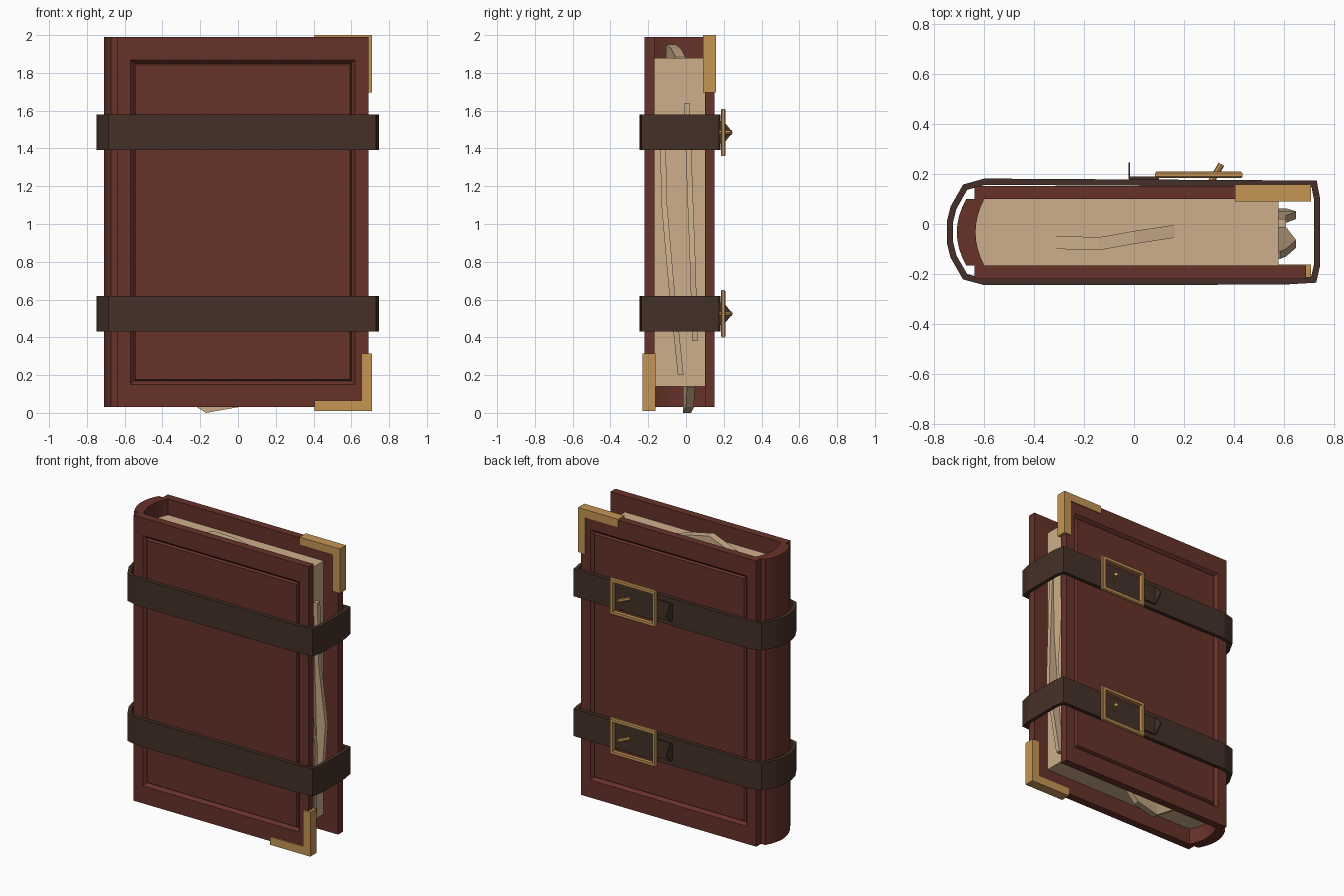
import bpy, bmesh, math
from mathutils import Vector

if "Cube" in bpy.data.objects:
    bpy.data.objects.remove(bpy.data.objects["Cube"])


def material(name, color):
    m = bpy.data.materials.new(name)
    m.diffuse_color = (*color, 1)
    m.use_nodes = True
    m.node_tree.nodes["Principled BSDF"].inputs["Base Color"].default_value = m.diffuse_color
    return m


LEATHER = material("red_leather", (0.135, 0.032, 0.023))
STRAP = material("dark_leather", (0.058, 0.03, 0.02))
PAPER = material("paper", (0.61, 0.43, 0.26))
BRASS = material("brass", (0.56, 0.30, 0.09))


def finish(name, bm, mat):
    bmesh.ops.recalc_face_normals(bm, faces=bm.faces)
    me = bpy.data.meshes.new(name)
    bm.to_mesh(me)
    bm.free()
    me.materials.append(mat)
    ob = bpy.data.objects.new(name, me)
    bpy.context.collection.objects.link(ob)
    return ob


def prism(name, pts, lo, hi, axis, mat):
    """Extrude a 2D outline along y (pts are x,z) or z (pts are x,y)."""
    bm = bmesh.new()
    put = (lambda p, t: (p[0], t, p[1])) if axis == "y" else (lambda p, t: (p[0], p[1], t))
    rings = [[bm.verts.new(put(p, t)) for p in pts] for t in (lo, hi)]
    for r in rings:
        bm.faces.new(r)
    for i in range(len(pts)):
        j = (i + 1) % len(pts)
        bm.faces.new((rings[0][i], rings[0][j], rings[1][j], rings[1][i]))
    return finish(name, bm, mat)


def box_bm(lo, hi):
    bm = bmesh.new()
    bmesh.ops.create_cube(bm, size=1)
    for v in bm.verts:
        v.co = [(a + b) / 2 + c * (b - a) for a, b, c in zip(lo, hi, v.co)]
    return bm


# Covers with a grooved frame on the outer face
def cover(name, y0, y1, side):
    bm = box_bm((-0.64, y0, 0.03), (0.69, y1, 1.99))
    bm.normal_update()
    face = next(f for f in bm.faces if f.normal.y * side > 0.9)
    bmesh.ops.inset_region(bm, faces=[face], thickness=0.1)
    for v in face.verts:
        v.co.z += 0.05 if v.co.z < 1 else -0.05
    bmesh.ops.inset_region(bm, faces=[face], thickness=0.026, depth=-0.02)
    bmesh.ops.inset_region(bm, faces=[face], thickness=0.012, depth=0.014)
    finish(name, bm, LEATHER)


cover("front_cover", -0.22, -0.166, -1)
cover("back_cover", 0.10, 0.152, 1)


# Rounded spine and page block share arcs
def arc(x_end, x_mid, n=8):
    return [(x_end + (x_mid - x_end) * (1 - t * t), -0.033 + 0.133 * t)
            for t in (-1 + 2 * i / n for i in range(n + 1))]


prism("spine", arc(-0.672, -0.71) + arc(-0.60, -0.635)[::-1], 0.03, 1.99, "z", LEATHER)
prism("page_block", arc(-0.60, -0.635) + [(0.58, 0.10), (0.58, -0.166)], 0.14, 1.88, "z", PAPER)


# Loose sheets: (along, across, height) stations swept as a ribbed strip
def sheet(name, stations, width, place):
    bm = bmesh.new()
    rings = [[bm.verts.new(place(a, c + w, h)) for w, h in
              ((0, -0.02), (width, -0.02), (width, top), (0, top))] for a, c, top in stations]
    for r, s in zip(rings, rings[1:]):
        for i in range(4):
            j = (i + 1) % 4
            bm.faces.new((r[i], r[j], s[j], s[i]))
    bm.faces.new(rings[0])
    bm.faces.new(rings[-1])
    finish(name, bm, PAPER)


sheet("loose_sheet_top", [(-0.315, -0.10, 0.004), (-0.14, -0.105, 0.07), (0, -0.08, 0.05),
                          (0.165, -0.055, 0.004)], 0.052, lambda a, c, h: (a, c, 1.88 + h))
sheet("loose_sheet_bottom", [(-0.34, -0.01, 0.03), (-0.17, -0.015, 0.14), (0, 0, 0.11),
                             (0.11, 0.005, 0.004)], 0.042, lambda a, c, h: (a, c, 0.14 - h))
sheet("loose_sheet_edge_a", [(1.55, -0.14, 0.005), (1.1, -0.13, 0.03), (0.7, -0.095, 0.07),
                             (0.2, -0.043, 0.03)], 0.03, lambda a, c, h: (0.58 + h, c, a))
sheet("loose_sheet_edge_b", [(1.64, -0.01, 0.03), (1.2, 0.005, 0.03), (0.8, 0.02, 0.07),
                             (0.38, 0.033, 0.03)], 0.03, lambda a, c, h: (0.58 + h, c, a))

# Brass corner guards: front bottom and back top
L = [(0.405, 0.01), (0.71, 0.01), (0.71, 0.315), (0.655, 0.315), (0.655, 0.065), (0.405, 0.065)]
prism("corner_front", L, -0.23, -0.162, "y", BRASS)
prism("corner_back", [(x, 2.01 - z) for x, z in L], 0.09, 0.158, "y", BRASS)

# Strap loop outline seen from above
LOOP = [(-0.60, 0.182), (-0.685, 0.158), (-0.735, 0.07), (-0.75, 0.01), (-0.75, -0.075),
        (-0.735, -0.135), (-0.685, -0.222), (-0.60, -0.245), (0.60, -0.243), (0.73, -0.235),
        (0.746, -0.165), (0.746, 0.10), (0.732, 0.174)]


def inward(pts, d):
    out = []
    for i, p in enumerate(pts):
        p = Vector(p)
        a = (p - Vector(pts[i - 1])).normalized()
        b = (Vector(pts[(i + 1) % len(pts)]) - p).normalized()
        n = Vector((-a.y - b.y, a.x + b.x)).normalized()
        out.append(p + n * d / max(0.5, n.dot(Vector((-a.y, a.x)))))
    return out


def strap(name, z):
    bm = bmesh.new()
    outer, inner = LOOP, inward(LOOP, 0.025)
    rings = [[bm.verts.new((p[0], p[1], z + h)) for p in pts]
             for pts, h in ((outer, -0.094), (outer, 0.094), (inner, 0.094), (inner, -0.094))]
    for k in range(4):
        r, s = rings[k], rings[(k + 1) % 4]
        for i in range(len(LOOP)):
            j = (i + 1) % len(LOOP)
            bm.faces.new((r[i], r[j], s[j], s[i]))
    finish(name, bm, STRAP)


def buckle(name, z):
    # Frame
    x0, x1, h, t = 0.085, 0.435, 0.125, 0.024
    bm = bmesh.new()
    prof = ((0, 0.19), (0.006, 0.184), (t, 0.184), (t, 0.21), (0.006, 0.21), (0, 0.204))
    rings = [[bm.verts.new(v) for v in ((x0 + d, y, z - h + d), (x1 - d, y, z - h + d),
                                        (x1 - d, y, z + h - d), (x0 + d, y, z + h - d))]
             for d, y in prof]
    for k in range(len(prof)):
        r, s = rings[k], rings[(k + 1) % len(prof)]
        for i in range(4):
            j = (i + 1) % 4
            bm.faces.new((r[i], r[j], s[j], s[i]))
    finish(name + "_frame", bm, BRASS)
    # Tilted prong
    bm = bmesh.new()
    bmesh.ops.create_cone(bm, cap_ends=True, segments=8, radius1=0.013, radius2=0.013, depth=0.08)
    ob = finish(name + "_prong", bm, BRASS)
    ob.location = (0.33, 0.205, z)
    ob.rotation_euler = Vector((0.5, 0.85, 0)).to_track_quat("Z", "Y").to_euler()
    # Strap end with upturned pointed tip
    finish(name + "_strap_end", box_bm((-0.02, 0.175, z - 0.06), (0.10, 0.19, z + 0.06)), STRAP)
    bm = bmesh.new()
    rings = [[bm.verts.new((x, y, z + dz)) for y, dz in ((0.18, -0.06), (0.20, -0.058), (0.247, 0),
                                                         (0.20, 0.058), (0.18, 0.06))]
             for x in (-0.022, -0.016)]
    for r in rings:
        bm.faces.new(r)
    for i in range(5):
        j = (i + 1) % 5
        bm.faces.new((rings[0][i], rings[0][j], rings[1][j], rings[1][i]))
    finish(name + "_strap_tip", bm, STRAP)


for label, z in (("upper", 1.485), ("lower", 0.525)):
    strap(label + "_strap", z)
    buckle(label + "_buckle", z)
